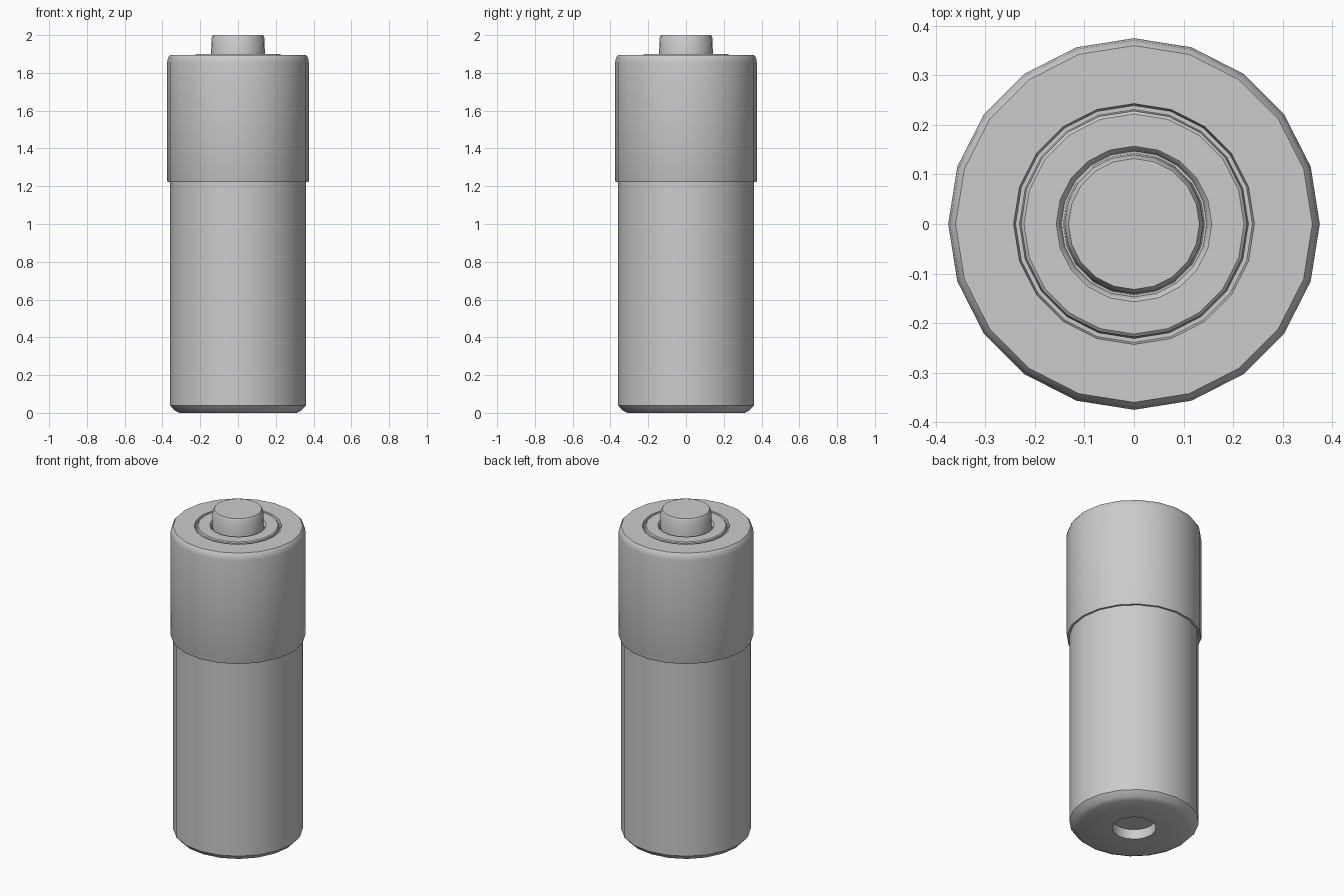
import bpy, bmesh
from math import sin, cos, tau, radians

if "Cube" in bpy.data.objects:
    bpy.data.objects.remove(bpy.data.objects["Cube"])

SIDES = 20


def lathe(name, profile, angle=35):
    """Revolve (radius, z) points about z; radius 0 becomes a pole."""
    mesh = bpy.data.meshes.new(name)
    bm = bmesh.new()
    rings = []
    for r, z in profile:
        n = SIDES if r > 0 else 1
        rings.append([bm.verts.new((r * cos(tau * i / SIDES), r * sin(tau * i / SIDES), z))
                      for i in range(n)])
    for a, b in zip(rings, rings[1:]):
        for i in range(SIDES):
            j = (i + 1) % SIDES
            quad = [a[i % len(a)], a[j % len(a)], b[j % len(b)], b[i % len(b)]]
            bm.faces.new(list(dict.fromkeys(quad)))
    bmesh.ops.recalc_face_normals(bm, faces=bm.faces)
    bm.to_mesh(mesh)
    bm.free()
    obj = bpy.data.objects.new(name, mesh)
    bpy.context.collection.objects.link(obj)
    bpy.ops.object.select_all(action='DESELECT')
    obj.select_set(True)
    bpy.context.view_layer.objects.active = obj
    bpy.ops.object.shade_smooth_by_angle(angle=radians(angle))
    return obj


# Battery shell: recessed base, lower casing, stepped upper sleeve,
# groove, slightly raised seal ring and the terminal button
lathe("battery_body", [
    (0, 0.06), (0.122, 0.06), (0.122, 0.0),                     # base recess
    (0.31, 0.0), (0.335, 0.012), (0.36, 0.04), (0.36, 1.222),   # lower casing
    (0.372, 1.222), (0.375, 1.23), (0.375, 1.855),              # upper sleeve
    (0.371, 1.88), (0.36, 1.895), (0.243, 1.895),               # shoulder
    (0.239, 1.875), (0.231, 1.875), (0.228, 1.895),             # groove
    (0.222, 1.90), (0.157, 1.90), (0.150, 1.893), (0.147, 1.88),  # seal ring
    (0.143, 1.88), (0.140, 1.985), (0.132, 2.0), (0, 2.0),      # terminal button
])
